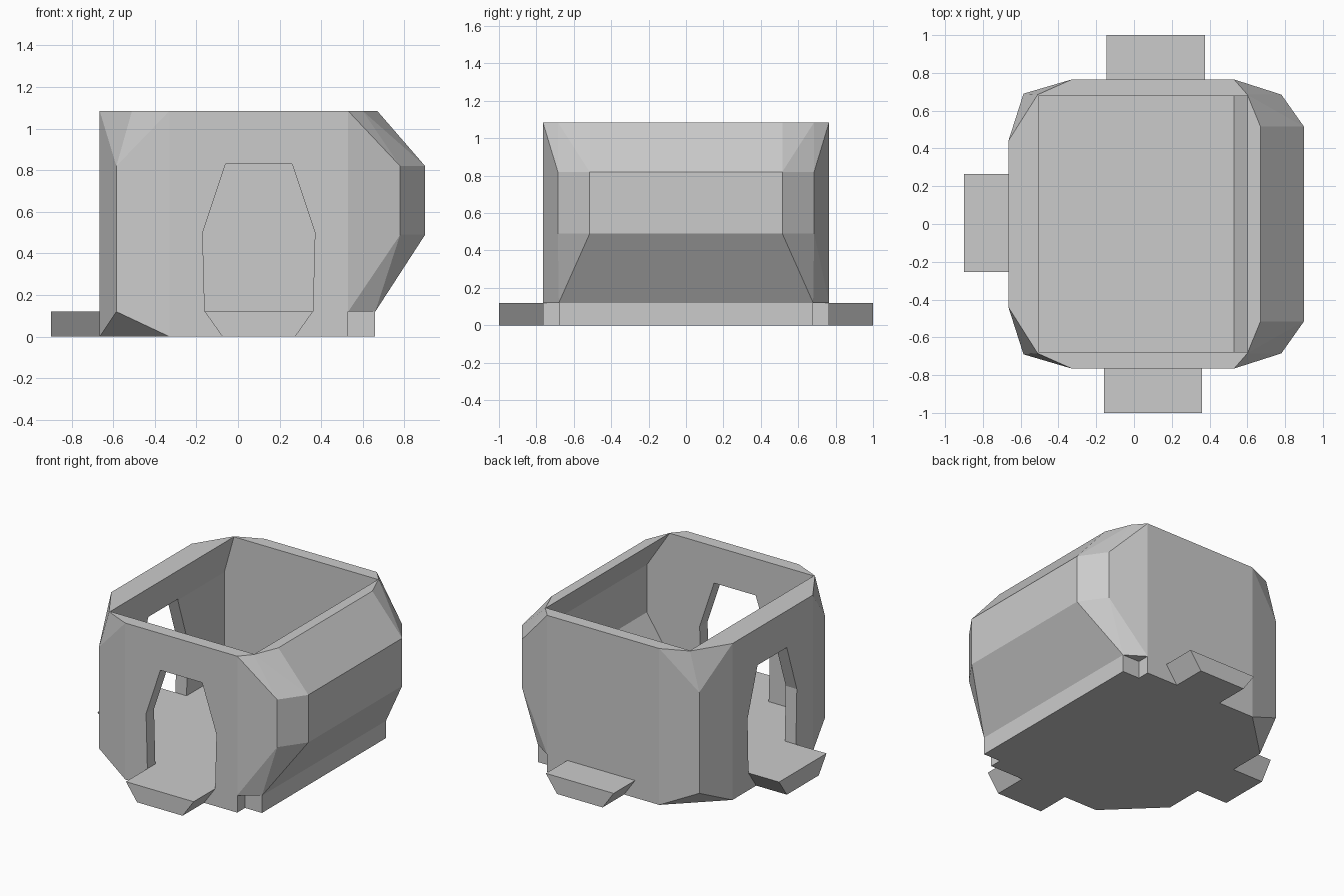
import bpy, bmesh
from mathutils import Matrix, Vector

if "Cube" in bpy.data.objects:
    bpy.data.objects.remove(bpy.data.objects["Cube"])

TOP, FLOOR = 1.085, 0.12


def make(name, bm):
    bmesh.ops.recalc_face_normals(bm, faces=bm.faces)
    me = bpy.data.meshes.new(name)
    bm.to_mesh(me)
    bm.free()
    ob = bpy.data.objects.new(name, me)
    bpy.context.collection.objects.link(ob)
    return ob


def hull(name, pts):
    """Convex solid around points given for y < 0 and mirrored to y > 0."""
    bm = bmesh.new()
    for x, y, z in pts:
        for s in (1, -1):
            bm.verts.new((x, s * y, z))
    res = bmesh.ops.convex_hull(bm, input=bm.verts)
    junk = {g for g in res["geom_interior"] + res["geom_unused"]
            if isinstance(g, bmesh.types.BMVert)}
    bmesh.ops.delete(bm, geom=list(junk), context='VERTS')
    bmesh.ops.dissolve_limit(bm, angle_limit=0.01, verts=bm.verts, edges=bm.edges)
    return make(name, bm)


def prism(name, profile, y0, y1, turn=Matrix()):
    """Extrude an (x, z) profile along y, then transform it."""
    bm = bmesh.new()
    f = bm.faces.new([bm.verts.new((x, y0, z)) for x, z in profile])
    ext = bmesh.ops.extrude_face_region(bm, geom=[f])
    bmesh.ops.translate(bm, vec=Vector((0, y1 - y0, 0)),
                        verts=[v for v in ext["geom"] if isinstance(v, bmesh.types.BMVert)])
    bm.transform(turn)
    return make(name, bm)


def cut(target, cutter):
    cutter.hide_render = True
    mod = target.modifiers.new("cut", 'BOOLEAN')
    mod.operation, mod.solver, mod.object = 'DIFFERENCE', 'EXACT', cutter
    dg = bpy.context.evaluated_depsgraph_get()
    me = bpy.data.meshes.new_from_object(target.evaluated_get(dg))
    target.modifiers.clear()
    target.data = me
    bpy.data.objects.remove(cutter)


# Outer wall volume, with faceted left corners and a bulging right side
walls = hull("walls", [
    (-.33, -.765, FLOOR), (-.33, -.765, TOP), (.53, -.765, FLOOR), (.53, -.765, TOP),
    (-.585, -.69, FLOOR), (-.585, -.69, .82), (-.51, -.685, TOP),
    (-.665, -.44, FLOOR), (-.665, -.44, TOP),
    (.66, -.68, FLOOR), (.78, -.685, .49), (.78, -.685, .82), (.6, -.685, TOP),
    (.9, -.515, .49), (.9, -.515, .82), (.67, -.515, TOP)])

# Room interior
cut(walls, prism("room_cutter", [
    (-.58, .05), (.483, .05), (.53, FLOOR), (.775, .49), (.775, .82),
    (.6, TOP), (.524, 1.2), (-.474, 1.2), (-.506, TOP), (-.58, .82)], -.678, .678))

# Floor slab with undercut left corners, and its right strip
hull("floor_slab", [
    (-.33, -.765, 0), (-.33, -.765, FLOOR), (.53, -.765, 0), (.53, -.765, FLOOR),
    (-.665, -.44, 0), (-.665, -.44, FLOOR), (-.585, -.69, FLOOR)])
hull("floor_right_strip", [(x, -.68, z) for x in (.53, .66) for z in (0, FLOOR)])

# Doorways and their threshold tongues: turn about z, placement, wall distance, end
door = [(-.26, .02), (.26, .02), (.26, FLOOR), (.27, .5), (.16, .83), (-.16, .83), (-.27, .5), (-.26, FLOOR)]
sill = [(-.175, 0), (.175, 0), (.26, FLOOR), (-.26, FLOOR)]
for name, deg, shift, wall, end in (("front", 0, (.1, 0, 0), .765, 1.0),
                                    ("back", 180, (.115, 0, 0), .765, 1.0),
                                    ("left", -90, (0, .005, 0), .665, .9)):
    turn = Matrix.Translation(shift) @ Matrix.Rotation(deg * 3.14159265 / 180, 4, 'Z')
    cut(walls, prism(name + "_door_cutter", door, -1.1, -.5, turn))
    prism(name + "_threshold", sill, -end, -wall, turn)
